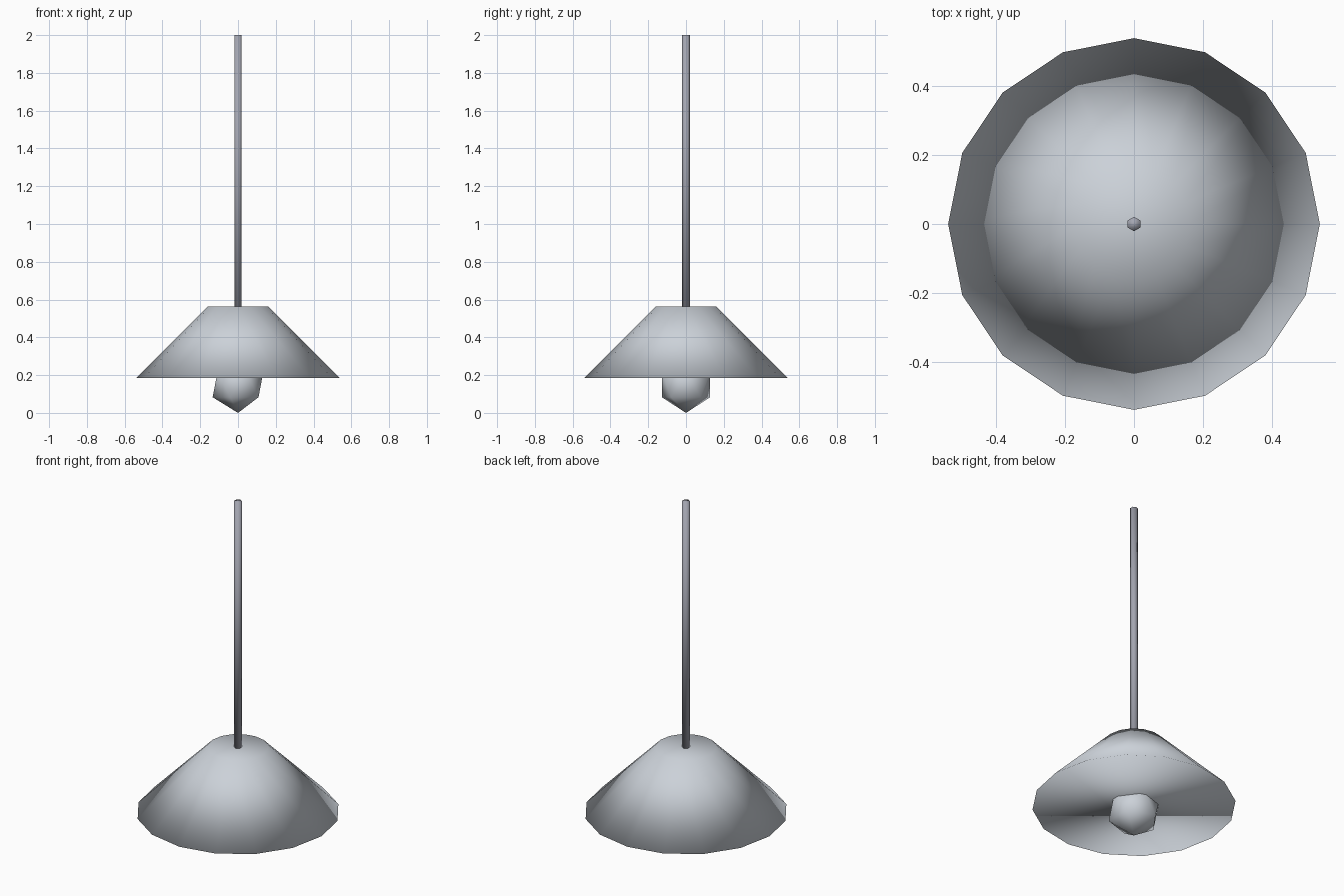
import bpy
import bmesh
from math import pi
from mathutils import Matrix

cube = bpy.data.objects.get("Cube")
if cube:
    bpy.data.objects.remove(cube, do_unlink=True)


def material(name, color):
    mat = bpy.data.materials.new(name)
    mat.use_nodes = True
    mat.diffuse_color = color
    mat.node_tree.nodes["Principled BSDF"].inputs["Base Color"].default_value = color
    return mat


def finish(name, bm, mat):
    """Turn a bmesh into a fully smooth-shaded object."""
    bmesh.ops.recalc_face_normals(bm, faces=bm.faces)
    for face in bm.faces:
        face.smooth = True
    mesh = bpy.data.meshes.new(name)
    bm.to_mesh(mesh)
    bm.free()
    mesh.materials.append(mat)
    obj = bpy.data.objects.new(name, mesh)
    bpy.context.collection.objects.link(obj)
    return obj


def frustum(name, sides, r_low, r_high, z_low, z_high, mat, turn=0.0):
    """Capped cone section with a vertex on the x axis, turned about z."""
    bm = bmesh.new()
    bmesh.ops.create_cone(
        bm, cap_ends=True, segments=sides, radius1=r_low, radius2=r_high,
        depth=z_high - z_low,
        matrix=Matrix.Translation((0, 0, (z_low + z_high) / 2)) @ Matrix.Rotation(turn, 4, "Z"))
    return finish(name, bm, mat)


pale_grey = material("pale grey", (0.6, 0.64, 0.69, 1))
steel_grey = material("steel grey", (0.37, 0.38, 0.44, 1))

# Wide closed shade
frustum("lamp_shade", 16, 0.54, 0.162, 0.184, 0.562, pale_grey)

# Thin hexagonal hanging rod
frustum("hanging_rod", 6, 0.021, 0.021, 0.562, 2.0, steel_grey)

# Faceted bulb poking out below the shade
bm = bmesh.new()
bmesh.ops.create_icosphere(bm, subdivisions=1, radius=0.15,
                           matrix=Matrix.Translation((0, 0, 0.15)))
finish("bulb", bm, pale_grey)
